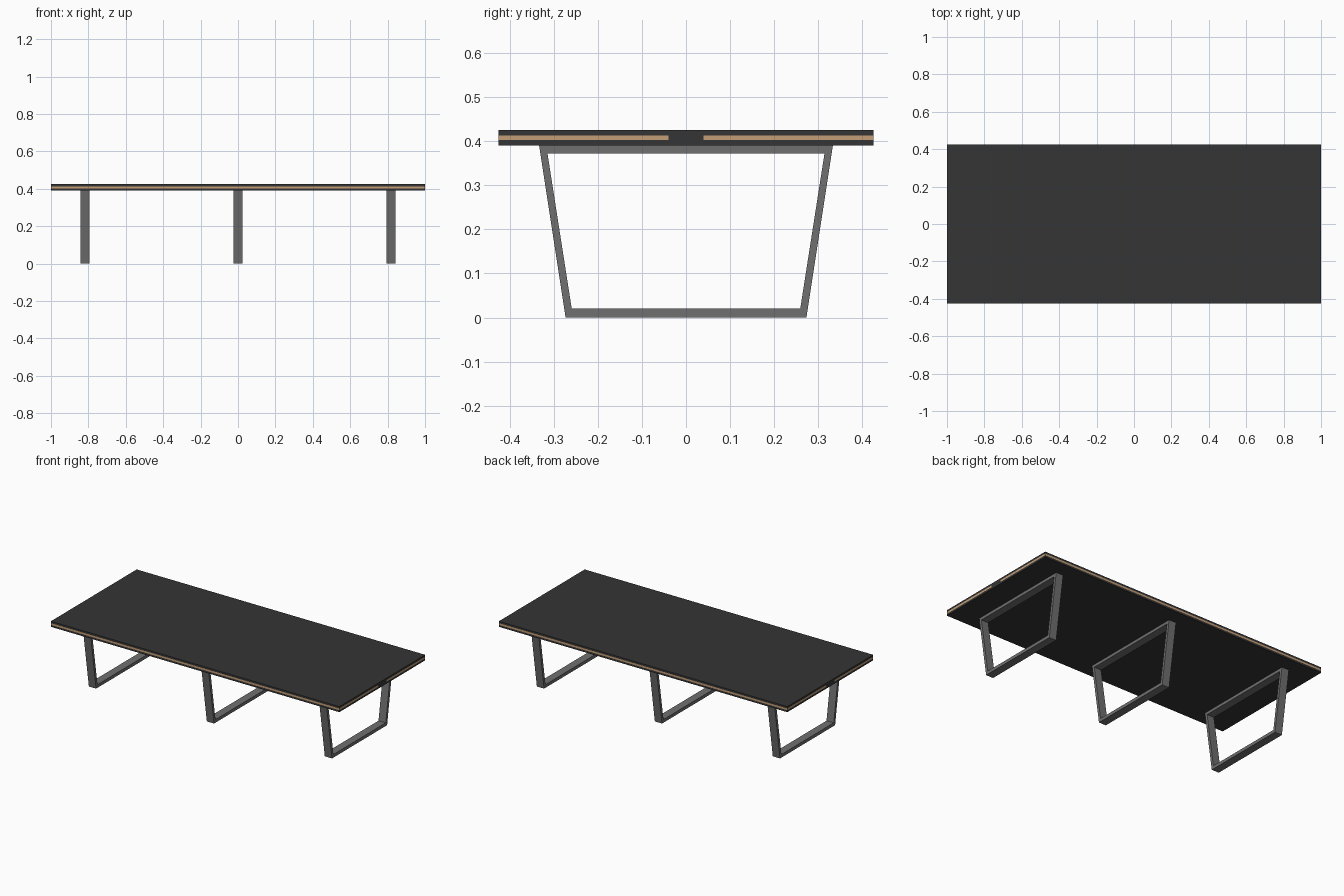
import bpy, bmesh

if "Cube" in bpy.data.objects:
    bpy.data.objects.remove(bpy.data.objects["Cube"])


def material(name, rgb):
    m = bpy.data.materials.new(name)
    m.diffuse_color = (*rgb, 1)
    m.use_nodes = True
    m.node_tree.nodes["Principled BSDF"].inputs["Base Color"].default_value = m.diffuse_color
    return m


DARK = material("dark_laminate", (0.035, 0.035, 0.035))
WOOD = material("wood_core", (0.55, 0.34, 0.18))
METAL = material("grey_metal", (0.16, 0.16, 0.16))


def finish(name, bm, mat):
    bmesh.ops.recalc_face_normals(bm, faces=bm.faces)
    me = bpy.data.meshes.new(name)
    bm.to_mesh(me)
    bm.free()
    me.materials.append(mat)
    ob = bpy.data.objects.new(name, me)
    bpy.context.collection.objects.link(ob)
    return ob


def box(name, y0, y1, z0, z1, mat, half_length=1.0):
    bm = bmesh.new()
    bmesh.ops.create_cube(bm, size=1)
    for v in bm.verts:
        v.co.x *= 2 * half_length
        v.co.y = y0 if v.co.y < 0 else y1
        v.co.z = z0 if v.co.z < 0 else z1
    return finish(name, bm, mat)


def leg_frame(name, x, width=0.05):
    # closed trapezoid loop: outer and inner outlines joined and extruded
    outer = [(-0.273, 0), (0.273, 0), (0.333, 0.39), (-0.333, 0.39)]
    inner = [(-0.259, 0.02), (0.259, 0.02), (0.314, 0.372), (-0.314, 0.372)]
    bm = bmesh.new()
    o, i = ([bm.verts.new((x - width / 2, y, z)) for y, z in loop]
            for loop in (outer, inner))
    faces = []
    for k in range(4):
        n = (k + 1) % 4
        faces.append(bm.faces.new((o[k], o[n], i[n], i[k])))
    ext = bmesh.ops.extrude_face_region(bm, geom=faces, use_keep_orig=True)
    moved = [g for g in ext["geom"] if isinstance(g, bmesh.types.BMVert)]
    bmesh.ops.translate(bm, verts=moved, vec=(width, 0, 0))
    # keep only the outer shell's ring faces between neighbouring corners
    return finish(name, bm, METAL)


# layered table leaves, front and back
for side, (y0, y1) in {"front": (-0.425, -0.04), "back": (0.04, 0.425)}.items():
    box(side + "_leaf_bottom_layer", y0, y1, 0.39, 0.402, DARK)
    box(side + "_leaf_wood_core", y0, y1, 0.402, 0.413, WOOD)
    box(side + "_leaf_top_layer", y0, y1, 0.413, 0.425, DARK)

# centre strip between the leaves
box("centre_strip", -0.04, 0.04, 0.39, 0.425, DARK)

# three trapezoid leg frames
for label, x in (("left", -0.818), ("middle", 0), ("right", 0.818)):
    leg_frame(label + "_leg_frame", x)
